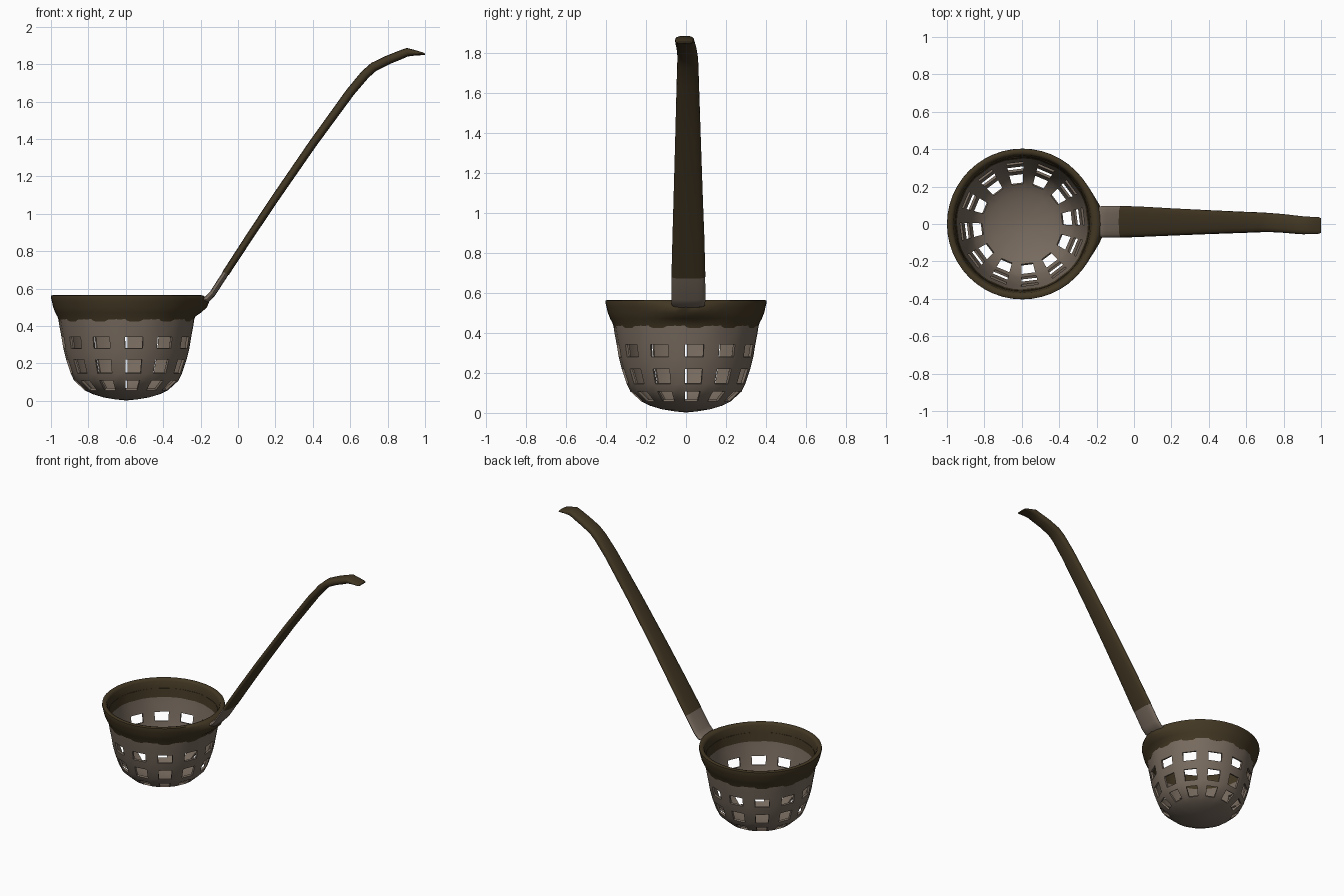
import bpy, bmesh, math
from mathutils import Vector

if "Cube" in bpy.data.objects:
    bpy.data.objects.remove(bpy.data.objects["Cube"])

CX = -0.597                      # basket axis
COLS, OFFSET, HALF = 12, 7, 8    # holes round the basket, in degrees


def material(name, rgb):
    m = bpy.data.materials.new(name)
    m.diffuse_color = (*rgb, 1)
    m.use_nodes = True
    m.node_tree.nodes["Principled BSDF"].inputs["Base Color"].default_value = m.diffuse_color
    return m


TAN = material("warm grey", (0.185, 0.145, 0.112))
DARK = material("dark brown", (0.055, 0.038, 0.017))


def finish(name, bm, mats, angle=40, thickness=0):
    bmesh.ops.recalc_face_normals(bm, faces=bm.faces)
    me = bpy.data.meshes.new(name)
    bm.to_mesh(me)
    bm.free()
    for m in mats:
        me.materials.append(m)
    ob = bpy.data.objects.new(name, me)
    bpy.context.collection.objects.link(ob)
    bpy.ops.object.select_all(action='DESELECT')
    ob.select_set(True)
    bpy.context.view_layer.objects.active = ob
    if thickness:
        mod = ob.modifiers.new("wall", 'SOLIDIFY')
        mod.thickness = thickness
        mod.offset = -1
        bpy.ops.object.modifier_apply(modifier=mod.name)
    bpy.ops.object.shade_smooth_by_angle(angle=math.radians(angle))
    return ob


def ring(bm, r, z, angles, pull=0):
    out = []
    for a in angles:
        a = math.radians(a)
        d = pull * max(0, math.cos(a)) ** 14
        out.append(bm.verts.new((CX + r * math.cos(a) + d, r * math.sin(a), z)))
    return out


# Basket: lathe whose columns line up with the hole edges
angles = []
for i in range(COLS):
    c = OFFSET + i * 360 / COLS
    angles += [c - HALF, c + HALF, c + 15]
profile = [(.06, .008), (.12, .018), (.18, .036), (.222, .056), (.279, .108),
           (.297, .145), (.322, .22), (.337, .28), (.347, .342), (.358, .40),
           (.364, .44), (.372, .50)]
hole_rows = {3, 5, 7}
bm = bmesh.new()
rings = [ring(bm, r, z, angles) for r, z in profile]
tip = bm.verts.new((CX, 0, 0.002))
n = len(angles)
for i in range(n):
    bm.faces.new((tip, rings[0][(i + 1) % n], rings[0][i]))
    for k in range(len(rings) - 1):
        if k in hole_rows and i % 3 == 0:
            continue
        j = (i + 1) % n
        f = bm.faces.new((rings[k][i], rings[k][j], rings[k + 1][j], rings[k + 1][i]))
        f.material_index = 1 if profile[k][1] >= 0.43 else 0
finish("basket", bm, [TAN, DARK], thickness=0.014)

# Rim: closed flaring band, drawn out towards the handle
rim = [(.360, .425, 0), (.368, .45, 0), (.380, .472, .02), (.391, .50, .04),
       (.398, .53, .045), (.403, .55, .02), (.402, .562, .01), (.392, .566, .005),
       (.376, .564, 0), (.368, .55, 0), (.361, .51, 0), (.350, .43, 0)]
bm = bmesh.new()
fine = [i * 7.5 for i in range(48)]
rings = [ring(bm, r, z, fine, p) for r, z, p in rim]
for k in range(len(rings)):
    a, b = rings[k], rings[(k + 1) % len(rings)]
    for i in range(48):
        j = (i + 1) % 48
        bm.faces.new((a[i], a[j], b[j], b[i]))
finish("rim", bm, [DARK], angle=60)


def strip(name, stations, mat):
    """Loft a flattened rounded section along x, z, y-centre, half width, half thickness."""
    bm = bmesh.new()
    loops = []
    for k, (x, z, yc, w, t) in enumerate(stations):
        p, q = stations[max(k - 1, 0)], stations[min(k + 1, len(stations) - 1)]
        tan = Vector((q[0] - p[0], 0, q[1] - p[1])).normalized()
        nor = Vector((-tan.z, 0, tan.x))
        loop = []
        for s in range(16):
            a = 2 * math.pi * s / 16
            c, d = math.cos(a), math.sin(a)
            u = math.copysign(abs(c) ** 0.65, c) * w
            v = math.copysign(abs(d) ** 0.8, d) * t
            loop.append(bm.verts.new(Vector((x, yc + u, z)) + nor * v))
        loops.append(loop)
    for a, b in zip(loops, loops[1:]):
        for i in range(16):
            j = (i + 1) % 16
            bm.faces.new((a[i], a[j], b[j], b[i]))
    bm.faces.new(loops[0])
    bm.faces.new(loops[-1])
    finish(name, bm, [mat], angle=50)


# Light socket joining rim and handle
strip("handle_socket", [(-.205, .535, .012, .080, .012), (-.165, .543, .012, .084, .018),
                        (-.135, .575, .012, .085, .017), (-.062, .688, .012, .084, .017)], TAN)

# Dark handle with bent, flattened tip
strip("handle", [(-.066, .682, .012, .085, .019), (.06, .875, .012, .080, .020),
                 (.2, 1.085, .011, .073, .021), (.4, 1.375, .010, .064, .022),
                 (.6, 1.650, .009, .056, .024), (.68, 1.745, .009, .053, .025),
                 (.725, 1.785, .008, .051, .025), (.80, 1.822, .003, .050, .024),
                 (.86, 1.846, -.003, .049, .024), (.905, 1.864, -.007, .048, .023),
                 (.955, 1.860, -.008, .046, .013), (.990, 1.855, -.008, .044, .007),
                 (1.0, 1.853, -.008, .038, .004)], DARK)
